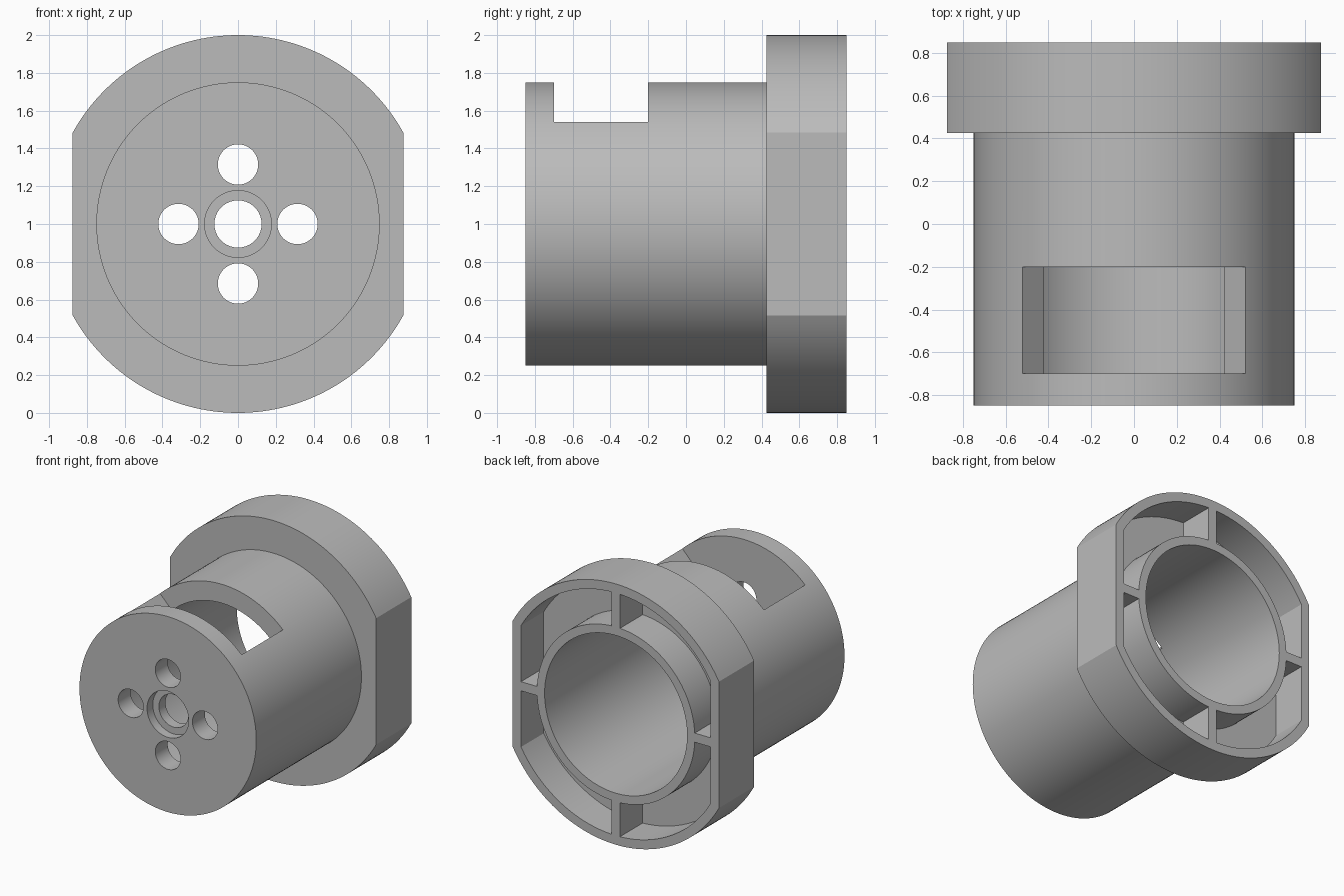
import bpy, bmesh
from math import acos, cos, sin, pi, radians

cube = bpy.data.objects.get("Cube")
if cube:
    bpy.data.objects.remove(cube, do_unlink=True)

AXIS_Z = 1.0
FRONT, STEP, BACK = -0.85, 0.425, 0.85
OVER = 0.1          # how far cutters run past a surface

grey = bpy.data.materials.new("plain_grey")
grey.use_nodes = True
colour = (0.5, 0.5, 0.5, 1)
grey.diffuse_color = colour
grey.node_tree.nodes["Principled BSDF"].inputs["Base Color"].default_value = colour


def prism(name, outline, y0, y1):
    """Extrude an (x, z) outline, measured from the axis, along y."""
    bm = bmesh.new()
    face = bm.faces.new([bm.verts.new((x, y0, z + AXIS_Z)) for x, z in outline])
    grown = bmesh.ops.extrude_face_region(bm, geom=[face])["geom"]
    bmesh.ops.translate(bm, vec=(0, y1 - y0, 0),
                        verts=[v for v in grown if isinstance(v, bmesh.types.BMVert)])
    bmesh.ops.recalc_face_normals(bm, faces=bm.faces)
    mesh = bpy.data.meshes.new(name)
    bm.to_mesh(mesh)
    bm.free()
    mesh.materials.append(grey)
    obj = bpy.data.objects.new(name, mesh)
    bpy.context.collection.objects.link(obj)
    return obj


def circle(r, x=0, z=0, n=128):
    return [(x + r * cos(2 * pi * i / n), z + r * sin(2 * pi * i / n)) for i in range(n)]


def flatted_circle(r, flat, n=64):
    """Circle with its left and right sides cut off straight."""
    a = acos(flat / r)
    arc = [a + (pi - 2 * a) * i / n for i in range(n + 1)]
    return [(r * cos(t), r * sin(t)) for t in arc + [t + pi for t in arc]]


def rectangle(w, h):
    return [(-w, -h), (w, -h), (w, h), (-w, h)]


def combine(target, tool, operation):
    mod = target.modifiers.new("combine", 'BOOLEAN')
    mod.operation, mod.solver, mod.object = operation, 'EXACT', tool
    bpy.ops.object.select_all(action='DESELECT')
    bpy.context.view_layer.objects.active = target
    target.select_set(True)
    bpy.ops.object.modifier_apply(modifier=mod.name)
    bpy.data.objects.remove(tool, do_unlink=True)


# Barrel and flange with two flats
housing = prism("flanged_housing", circle(0.75), FRONT, STEP + OVER)
combine(housing, prism("flange", flatted_circle(1.0, 0.875), STEP, BACK), 'UNION')

# Pocket in the back of the flange, leaving an inner sleeve and four ribs
pocket_floor = 0.575
pocket = prism("pocket", flatted_circle(0.93, 0.805), pocket_floor, BACK + OVER)
lo, hi = pocket_floor - OVER, BACK + 2 * OVER
combine(pocket, prism("sleeve", circle(0.67), lo, hi), 'DIFFERENCE')
combine(pocket, prism("side_ribs", rectangle(1.1, 0.035), lo, hi), 'DIFFERENCE')
combine(pocket, prism("upright_ribs", rectangle(0.035, 1.1), lo, hi), 'DIFFERENCE')
combine(housing, pocket, 'DIFFERENCE')

# Main bore, open at the back
wall = -0.70
combine(housing, prism("bore", circle(0.605), wall, BACK + OVER), 'DIFFERENCE')

# Window in the top of the barrel, with radial ends
half = radians(44)
wedge = [(0, 0), (1.2 * sin(half), 1.2 * cos(half)), (-1.2 * sin(half), 1.2 * cos(half))]
combine(housing, prism("window", wedge, wall, -0.20), 'DIFFERENCE')

# Centre hole with counterbore, and four holes around it
combine(housing, prism("centre_hole", circle(0.125, n=64), FRONT - OVER, wall + OVER), 'DIFFERENCE')
combine(housing, prism("counterbore", circle(0.177, n=64), FRONT - OVER, FRONT + 0.07), 'DIFFERENCE')
for i in range(4):
    x, z = 0.315 * cos(i * pi / 2), 0.315 * sin(i * pi / 2)
    hole = prism("bolt_hole", circle(0.107, x, z, 48), FRONT - OVER, wall + OVER)
    combine(housing, hole, 'DIFFERENCE')

bpy.ops.object.shade_smooth_by_angle(angle=radians(25))
